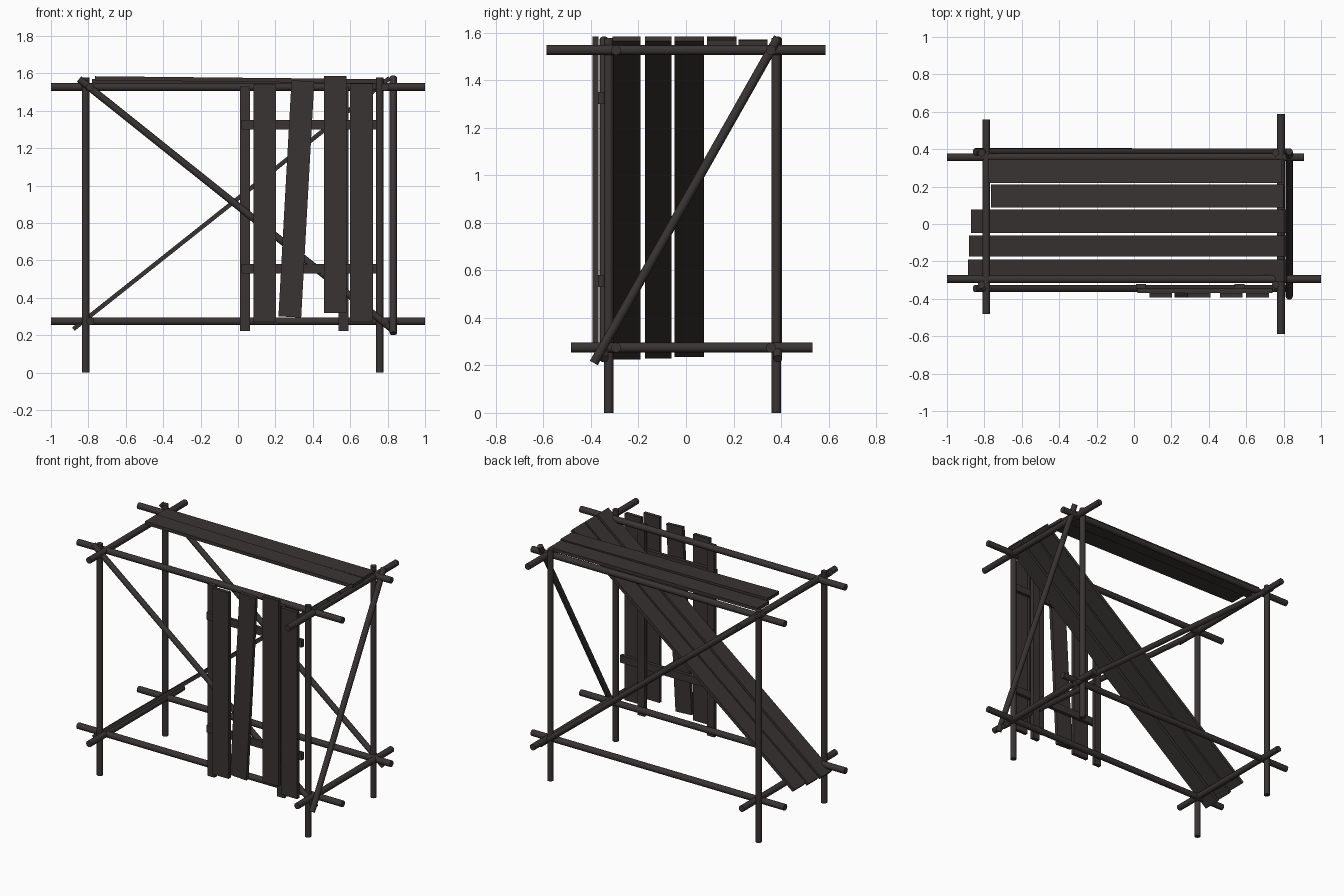
import bpy
import math
from mathutils import Vector, Matrix

if "Cube" in bpy.data.objects:
    bpy.data.objects.remove(bpy.data.objects["Cube"])


def material(name, rgb):
    m = bpy.data.materials.new(name)
    m.diffuse_color = (*rgb, 1)
    m.use_nodes = True
    m.node_tree.nodes["Principled BSDF"].inputs["Base Color"].default_value = m.diffuse_color
    return m


WOOD = material("dark wood", (0.042, 0.034, 0.034))


def pole(name, a, b, r=0.021):
    """Round pole between two points."""
    a, b = Vector(a), Vector(b)
    d = b - a
    bpy.ops.mesh.primitive_cylinder_add(vertices=12, radius=r, depth=d.length)
    o = bpy.context.object
    o.name = name
    o.matrix_world = Matrix.Translation((a + b) / 2) @ d.to_track_quat('Z', 'Y').to_matrix().to_4x4()
    o.data.materials.append(WOOD)
    bpy.ops.object.shade_smooth_by_angle(angle=math.radians(40))
    return o


def board(name, a, b, width, thick, side):
    """Flat board from a to b; side is the direction of its width."""
    a, b, s = Vector(a), Vector(b), Vector(side)
    z = (b - a).normalized()
    n = z.cross(s).normalized()
    s = n.cross(z)
    rot = Matrix((s, n, z)).transposed().to_4x4()
    bpy.ops.mesh.primitive_cube_add(size=1)
    o = bpy.context.object
    o.name = name
    o.data.transform(Matrix.Diagonal((width, thick, (b - a).length, 1)))
    o.matrix_world = Matrix.Translation((a + b) / 2) @ rot
    o.data.materials.append(WOOD)
    return o


LOW, HIGH = 0.275, 1.527

# Upright posts
for x, sx in ((-0.815, "left"), (0.757, "right")):
    for y, sy in ((-0.325, "front"), (0.38, "back")):
        pole(f"{sy}_{sx}_post", (x, y, 0), (x, y, 1.578), 0.02)

# Long rails
for z, sz in ((LOW, "lower"), (HIGH, "upper")):
    pole(f"{sz}_front_rail", (-1, -0.295, z), (1, -0.295, z))
    pole(f"{sz}_back_rail", (-1, 0.357, z), (0.91, 0.357, z))

# Cross poles at the two ends
pole("upper_left_crosspole", (-0.79, -0.48, HIGH), (-0.79, 0.56, HIGH))
pole("lower_left_crosspole", (-0.79, -0.48, LOW), (-0.79, 0.53, LOW))
pole("upper_right_crosspole", (0.785, -0.588, HIGH), (0.785, 0.587, HIGH))
pole("lower_right_crosspole", (0.785, -0.485, LOW), (0.785, 0.533, LOW))

# Diagonal braces
for y, s in ((-0.345, "front"), (0.386, "back")):
    pole(f"{s}_brace", (-0.85, y, 1.57), (0.83, y, 0.228), 0.019)
pole("right_brace", (0.83, -0.388, 0.21), (0.83, 0.388, 1.58), 0.019)

# Sloping ramp planks
for i, (y, w, dx) in enumerate(((-0.25, 0.118, -0.015), (-0.117, 0.112, -0.01), (0.014, 0.125, 0))):
    board(f"ramp_plank_{i + 1}", (-0.865 + dx, y, 0.245 + dx * 0.79),
          (0.81, y, 1.575), w, 0.023, (0, 1, 0))

# Top walkway planks
board("walkway_plank_front", (-0.765, 0.15, 1.574), (0.80, 0.15, 1.558), 0.124, 0.022, (0, 1, 0))
board("walkway_plank_back", (-0.78, 0.282, 1.56), (0.79, 0.282, 1.556), 0.124, 0.022, (0, 1, 0))

# Front fence: two battens, two crossbars, four boards
for i, x in enumerate((0.038, 0.565)):
    board(f"fence_batten_{i + 1}", (x, -0.333, 0.223), (x, -0.333, 1.53), 0.053, 0.026, (1, 0, 0))
for i, z in enumerate((0.555, 1.325)):
    board(f"fence_crossbar_{i + 1}", (0.02, -0.358, z), (0.74, -0.358, z), 0.05, 0.024, (0, 0, 1))
for i, (x0, x1, z0, z1) in enumerate(((0.143, 0.143, 0.27, 1.54), (0.277, 0.347, 0.298, 1.56),
                                      (0.52, 0.52, 0.32, 1.585), (0.66, 0.66, 0.27, 1.545))):
    board(f"fence_board_{i + 1}", (x0, -0.381, z0), (x1, -0.381, z1), 0.122, 0.024, (1, 0, 0))
